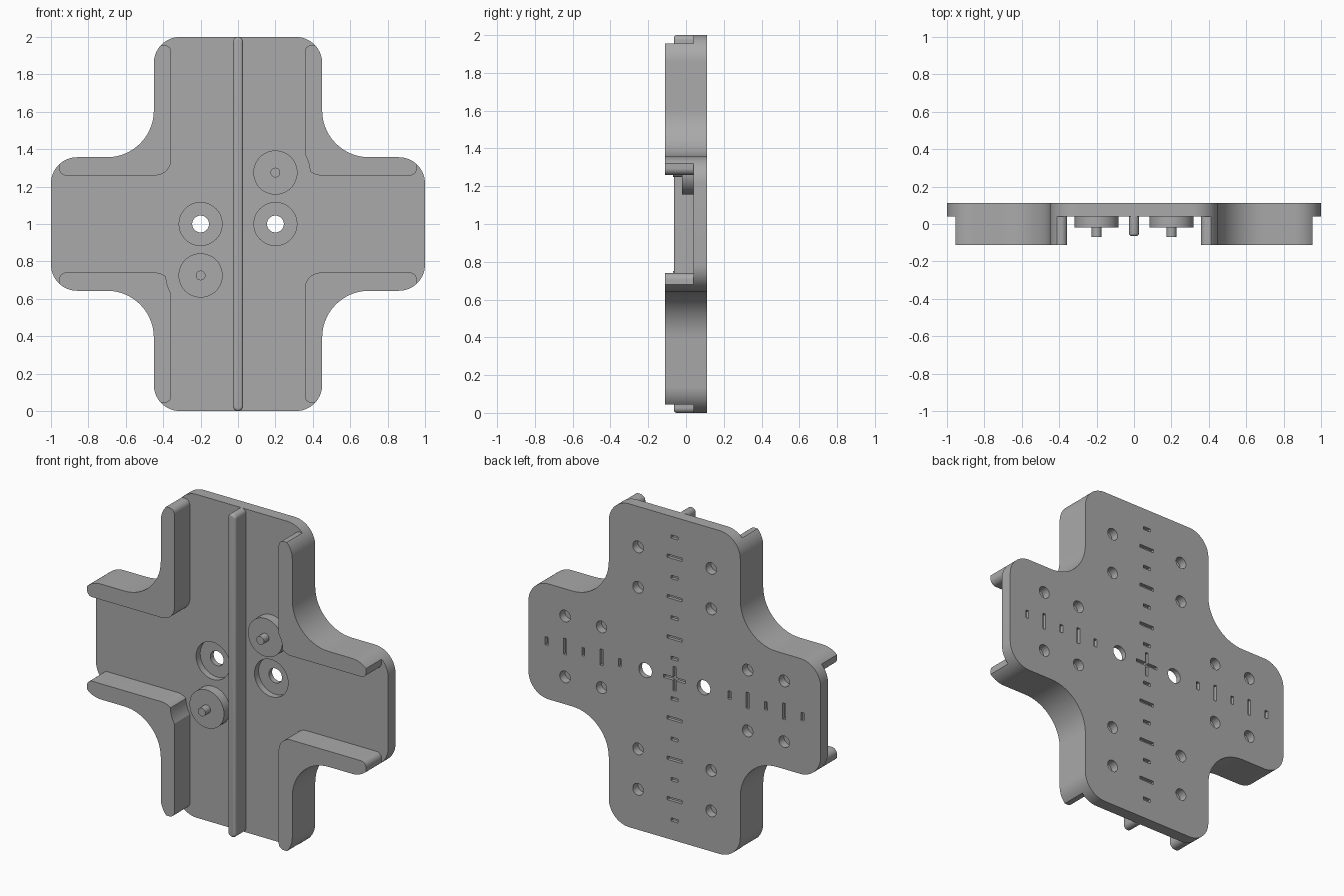
import bpy, bmesh
from math import cos, sin, pi, radians
from mathutils import Vector

cube = bpy.data.objects.get("Cube")
if cube:
    bpy.data.objects.remove(cube, do_unlink=True)

grey = bpy.data.materials.new("plain grey")
grey.use_nodes = True
grey.diffuse_color = (0.4, 0.4, 0.4, 1)
grey.node_tree.nodes["Principled BSDF"].inputs["Base Color"].default_value = grey.diffuse_color

BACK, FACE, WALL = 0.112, 0.04, -0.112   # depths along y


def rounded(corners):
    """Outline from (x, z, radius) corners, each replaced by an arc."""
    out = []
    n = len(corners)
    for i, (x, z, r) in enumerate(corners):
        p = Vector((x, z))
        if r == 0:
            out.append(p)
            continue
        a = (Vector(corners[i - 1][:2]) - p).normalized()
        b = (Vector(corners[(i + 1) % n][:2]) - p).normalized()
        steps = 14
        for k in range(steps + 1):
            t = k / steps * pi / 2
            out.append(p + a * r * (1 - sin(t)) + b * r * (1 - cos(t)))
    return out


def circle(x, z, r, n=40):
    return [Vector((x + r * cos(2 * pi * k / n), z + r * sin(2 * pi * k / n))) for k in range(n)]


def box(x, z, w, h):
    return rounded([(x - w, z - h, 0), (x + w, z - h, 0), (x + w, z + h, 0), (x - w, z + h, 0)])


def prism(name, outlines, y0, y1):
    """Extrude one or more outlines, measured from the cross centre, along y."""
    bm = bmesh.new()
    for pts in outlines:
        front = [bm.verts.new((p.x, y0, p.y + 1)) for p in pts]
        back = [bm.verts.new((p.x, y1, p.y + 1)) for p in pts]
        bm.faces.new(front)
        bm.faces.new(back[::-1])
        for i in range(len(pts)):
            j = (i + 1) % len(pts)
            bm.faces.new((front[j], front[i], back[i], back[j]))
    bmesh.ops.recalc_face_normals(bm, faces=bm.faces)
    mesh = bpy.data.meshes.new(name)
    bm.to_mesh(mesh)
    bm.free()
    mesh.materials.append(grey)
    ob = bpy.data.objects.new(name, mesh)
    bpy.context.collection.objects.link(ob)
    return ob


def bake(ob):
    """Apply all modifiers."""
    bpy.context.view_layer.update()
    deps = bpy.context.evaluated_depsgraph_get()
    mesh = bpy.data.meshes.new_from_object(ob.evaluated_get(deps))
    ob.modifiers.clear()
    ob.data = mesh


def boolean(ob, tool, operation):
    mod = ob.modifiers.new("cut", 'BOOLEAN')
    mod.object, mod.operation, mod.solver = tool, operation, 'EXACT'
    bake(ob)
    bpy.data.objects.remove(tool, do_unlink=True)


# Cross outline: rounded arm ends, larger fillets between the arms
ARM_X, ARM_Z = 0.45, 0.357
quarter = [(1, ARM_Z, 0.14), (ARM_X, ARM_Z, 0.25), (ARM_X, 1, 0.14)]
corners = []
for sx, sz in ((1, 1), (-1, 1), (-1, -1), (1, -1)):
    part = [(x * sx, z * sz, r) for x, z, r in quarter]
    corners += part if sx * sz > 0 else part[::-1]
cross = rounded(corners)

# Base plate with counterbored centre holes
plate = prism("base_plate", [cross], FACE, BACK)
boolean(plate, prism("cutter", [circle(s * 0.2, 0, 0.115) for s in (-1, 1)], 0, 0.08), 'DIFFERENCE')
boolean(plate, prism("cutter", [circle(s * 0.2, 0, 0.045) for s in (-1, 1)], 0, 0.2), 'DIFFERENCE')

# Blind round holes in the back of each arm
holes = []
for sx in (-1, 1):
    for sz in (-1, 1):
        for d in (0.5, 0.75):
            holes += [circle(sx * 0.25, sz * d, 0.036, 28), circle(sx * d, sz * 0.188, 0.036, 28)]
boolean(plate, prism("cutter", holes, BACK - 0.05, 0.2), 'DIFFERENCE')

# Engraved scale marks and centre cross on the back
marks = []
T = 0.01
for s in (-1, 1):
    for i in range(1, 8):
        length = 0.05 if i % 2 == 0 else 0.025
        marks.append(box(0, s * i / 8, length, T))
        if i > 2:
            marks.append(box(s * i / 8, 0, T, length))
L = 0.075
plus = []
for k in range(4):
    c, s = round(cos(k * pi / 2)), round(sin(k * pi / 2))
    plus += [Vector((x * c - z * s, x * s + z * c)) for x, z in ((L, -T), (L, T), (T, T))]
marks.append(plus)
boolean(plate, prism("cutter", marks, BACK - 0.02, 0.2), 'DIFFERENCE')

# Four corner walls following the cross outline
walls = []
for zname, sz in (("upper", 1), ("lower", -1)):
    for xname, sx in (("left", 1), ("right", -1)):
        block = [(0.357, 0.26, 0.085), (0.955, 0.26, 0.035), (0.955, 0.955, 0), (0.357, 0.955, 0.035)]
        wall = prism(f"{zname}_{xname}_wall", [cross], WALL, FACE)
        area = rounded([(x * sx, z * sz, r) for x, z, r in block])
        boolean(wall, prism("cutter", [area], -0.3, 0.3), 'INTERSECT')
        if sx == sz:   # clearance around the pin discs
            boolean(wall, prism("cutter", [circle(sx * 0.2, sz * 0.275, 0.185, 64)], -0.3, 0.3), 'DIFFERENCE')
        walls.append(wall)

# Central rib with rounded ends and a softened front edge
W = 0.027
rib = prism("centre_rib", [rounded([(-W, -1, W), (W, -1, W), (W, 1, W), (-W, 1, W)])], -0.064, FACE)
bm = bmesh.new()
bm.from_mesh(rib.data)
bmesh.ops.remove_doubles(bm, verts=bm.verts, dist=0.0001)
edges = [e for e in bm.edges if all(v.co.y < 0 for v in e.verts)]
bmesh.ops.bevel(bm, geom=edges, offset=0.014, segments=4, profile=0.5, affect='EDGES')
bm.to_mesh(rib.data)
bm.free()

# Raised discs with small pins
pins = []
for name, s in (("upper", 1), ("lower", -1)):
    pins.append(prism(f"{name}_disc", [circle(s * 0.2, s * 0.275, 0.118, 48)], -0.02, FACE))
    pins.append(prism(f"{name}_pin", [circle(s * 0.2, s * 0.275, 0.026, 28)], -0.07, -0.02))

# Smooth the curved sides, keep the edges sharp
bpy.ops.object.select_all(action='DESELECT')
for ob in [plate, rib] + walls + pins:
    ob.select_set(True)
bpy.context.view_layer.objects.active = plate
bpy.ops.object.shade_smooth_by_angle(angle=radians(30))
